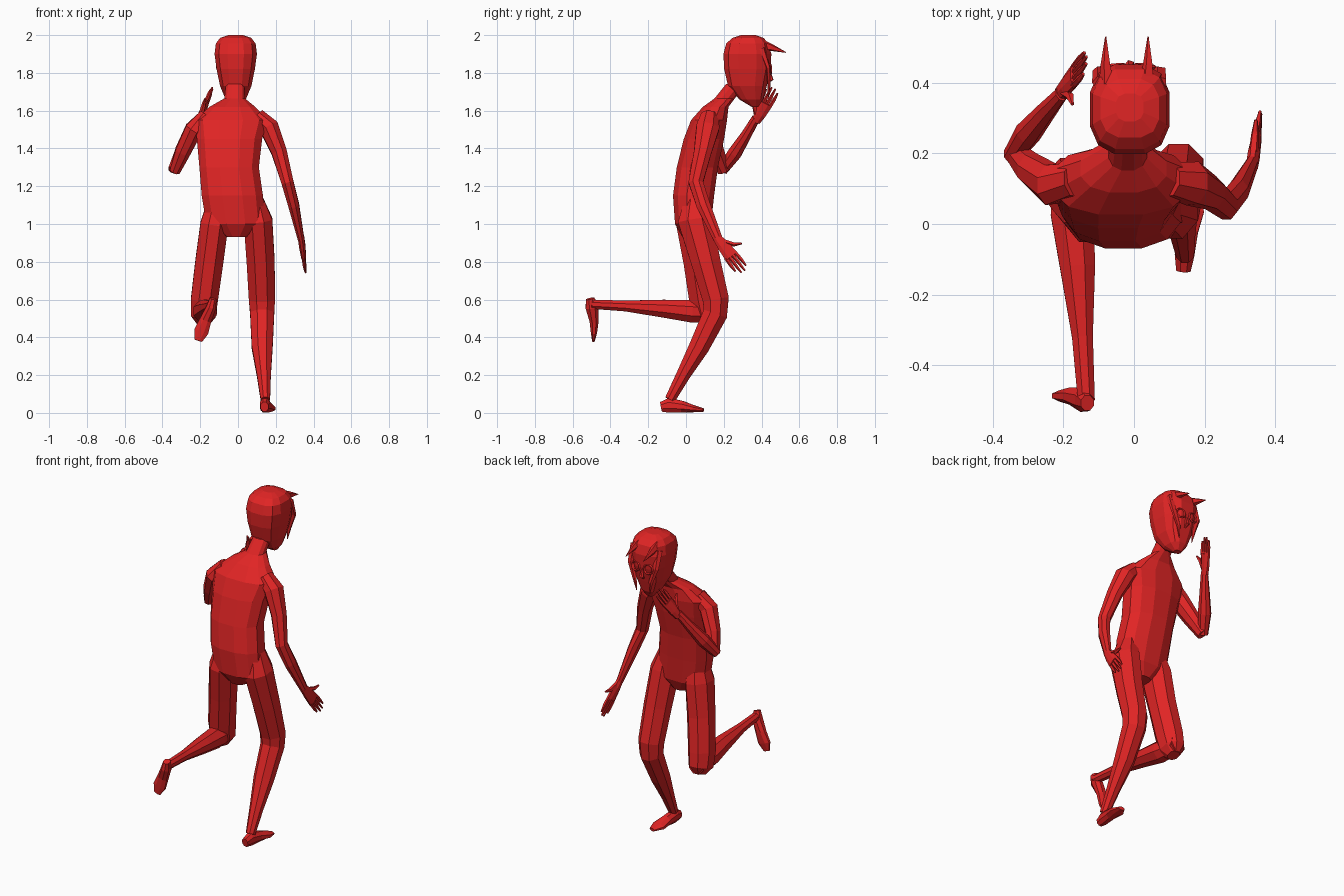
import bpy, bmesh, math
from mathutils import Vector

red = bpy.data.materials.new("red")
red.diffuse_color = (0.75, 0.018, 0.018, 1)


def finish(name, bm):
    bmesh.ops.recalc_face_normals(bm, faces=bm.faces)
    me = bpy.data.meshes.new(name)
    bm.to_mesh(me)
    bm.free()
    me.materials.append(red)
    ob = bpy.data.objects.new(name, me)
    bpy.context.collection.objects.link(ob)
    return ob


def skin(bm, rings):
    """Join equal rings of points into a closed faceted tube."""
    vs = [[bm.verts.new(p) for p in r] for r in rings]
    n = len(vs[0])
    for a, b in zip(vs, vs[1:]):
        for i in range(n):
            j = (i + 1) % n
            bm.faces.new((a[i], a[j], b[j], b[i]))
    bm.faces.new(vs[0][::-1])
    bm.faces.new(vs[-1])


def power(v, e):
    return math.copysign(abs(v) ** e, v)


def stack(name, levels, n=12, e=0.85):
    """Horizontal rings: (cx, cy, z, rx, ry)."""
    bm = bmesh.new()
    ang = [2 * math.pi * (i + 0.5) / n for i in range(n)]
    skin(bm, [[(cx + rx * power(math.cos(a), e), cy + ry * power(math.sin(a), e), z)
               for a in ang] for cx, cy, z, rx, ry in levels])
    return finish(name, bm)


def add_tube(bm, stations, ref=(1, 0, 0), n=8):
    """Rings square to the path: (x, y, z, half width along ref, half depth)."""
    pts = [Vector(s[:3]) for s in stations]
    rings = []
    for i, s in enumerate(stations):
        t = (pts[min(i + 1, len(pts) - 1)] - pts[max(i - 1, 0)]).normalized()
        u = Vector(ref)
        u = (u - t * u.dot(t)).normalized()
        v = t.cross(u)
        rings.append([pts[i] + u * s[3] * math.cos(a) + v * s[4] * math.sin(a)
                      for a in (2 * math.pi * (k + 0.5) / n for k in range(n))])
    skin(bm, rings)


def tube(name, stations, ref=(1, 0, 0), n=8):
    bm = bmesh.new()
    add_tube(bm, stations, ref, n)
    return finish(name, bm)


def hand(name, wrist, tip, across, thumb):
    """Flat palm with four fingers and a thumb."""
    bm = bmesh.new()
    w, d, u = Vector(wrist), Vector(tip) - Vector(wrist), Vector(across).normalized()
    at = lambda f, s: tuple(w + d * f + u * s)
    add_tube(bm, [at(-0.05, 0) + (.024, .018), at(.2, 0) + (.034, .018),
                  at(.55, 0) + (.041, .014)], across)
    for k, reach in zip((-1.5, -.5, .5, 1.5), (.9, 1.02, 1.03, .95)):
        add_tube(bm, [at(.5, k * .019) + (.011, .01), at(.75, k * .021) + (.01, .009),
                      at(reach, k * .021) + (.005, .005)], across, 5)
    add_tube(bm, [at(.15, thumb * .02) + (.013, .014), at(.35, thumb * .05) + (.012, .012),
                  at(.45, thumb * .085) + (.005, .005)], across, 5)
    return finish(name, bm)


# torso and neck, leaning forward
stack("torso", [
    (-.01, .04, .93, .055, .06), (-.012, .037, 1.0, .16, .098),
    (-.03, .04, 1.15, .167, .112), (-.047, .06, 1.3, .162, .112),
    (-.045, .095, 1.45, .178, .11), (-.037, .122, 1.55, .2, .098),
    (-.03, .157, 1.62, .125, .07), (-.018, .205, 1.665, .056, .055),
    (-.015, .265, 1.74, .05, .055)])

# head
stack("head", [
    (-.012, .365, 1.62, .022, .018), (-.012, .345, 1.66, .055, .065),
    (-.012, .325, 1.73, .085, .105), (-.012, .325, 1.82, .104, .126),
    (-.012, .325, 1.9, .115, .13), (-.012, .325, 1.955, .108, .115),
    (-.012, .328, 1.985, .085, .085), (-.012, .33, 2.0, .04, .04)], e=0.72)

# hair tufts, fringe strands, eyes and nose
for side, sx in (("left", -1), ("right", 1)):
    x = -.02 + sx * .06
    tube(side + "_hair_tuft", [(x - sx * .004, .39, 1.95, .024, .035),
                               (x, .45, 1.935, .015, .02),
                               (x, .53, 1.908, .002, .002)], n=5)
    x = -.012 + sx * .085
    tube(side + "_fringe_strand", [(x, .40, 1.93, .022, .02), (x, .435, 1.83, .02, .012),
                                   (x - sx * .03, .44, 1.74, .014, .009),
                                   (x - sx * .04, .435, 1.665, .002, .002)], n=5)
    bpy.ops.mesh.primitive_torus_add(
        major_radius=.028, minor_radius=.006, major_segments=10, minor_segments=4,
        location=(-.012 + sx * .043, .447, 1.82),
        rotation=(math.radians(94), 0, math.radians(-sx * 6)))
    bpy.context.object.name = side + "_eye_rim"
    bpy.context.object.data.materials.append(red)
tube("nose", [(-.012, .44, 1.81, .006, .006), (-.012, .452, 1.765, .014, .013),
              (-.012, .43, 1.75, .008, .006)], n=5)

# standing right leg
tube("right_leg", [
    (.085, .05, 1.16, .04, .055), (.106, .048, 1.02, .082, .098),
    (.12, .105, .8, .08, .084), (.127, .158, .6, .075, .075),
    (.128, .155, .525, .069, .07), (.128, .07, .35, .06, .058),
    (.137, -.015, .2, .04, .04), (.145, -.085, .07, .027, .03)])
tube("right_foot", [
    (.14, -.132, .032, .022, .028), (.143, -.09, .04, .03, .042),
    (.15, -.02, .033, .034, .033), (.158, .04, .022, .044, .02),
    (.168, .092, .015, .02, .01)])

# left leg bent back at the knee
tube("left_thigh", [
    (-.1, .04, 1.16, .05, .06), (-.125, .043, 1.0, .08, .102),
    (-.152, .068, .8, .08, .088), (-.178, .098, .6, .077, .088),
    (-.183, .115, .515, .07, .08), (-.183, .128, .472, .035, .04)])
tube("left_shin", [
    (-.182, .165, .53, .05, .055), (-.175, .03, .538, .066, .064),
    (-.16, -.12, .552, .054, .051), (-.146, -.32, .566, .032, .031),
    (-.135, -.5, .575, .026, .026)])
tube("left_foot", [
    (-.132, -.507, .605, .02, .024), (-.142, -.497, .56, .028, .038),
    (-.172, -.487, .49, .034, .026), (-.195, -.487, .43, .042, .018),
    (-.21, -.49, .382, .022, .008)])

# right arm hanging forward
tube("right_arm", [
    (.1, .125, 1.57, .045, .05), (.165, .115, 1.51, .055, .066),
    (.218, .088, 1.38, .044, .05), (.262, .052, 1.22, .035, .042),
    (.295, .092, 1.1, .031, .04), (.335, .172, .915, .018, .026)])
hand("right_hand", (.335, .17, .92), (.358, .3, .752), (0, .78, .62), 1)

# left arm raised toward the face
tube("left_upper_arm", [
    (-.17, .125, 1.57, .04, .05), (-.235, .112, 1.5, .05, .062),
    (-.292, .155, 1.385, .044, .05), (-.335, .2, 1.28, .03, .036)])
tube("left_forearm", [
    (-.345, .193, 1.285, .027, .03), (-.3, .258, 1.375, .038, .04),
    (-.25, .318, 1.47, .029, .03), (-.205, .37, 1.56, .019, .024)])
hand("left_hand", (-.205, .375, 1.55), (-.137, .462, 1.715), (0, .88, -.47), -1)
